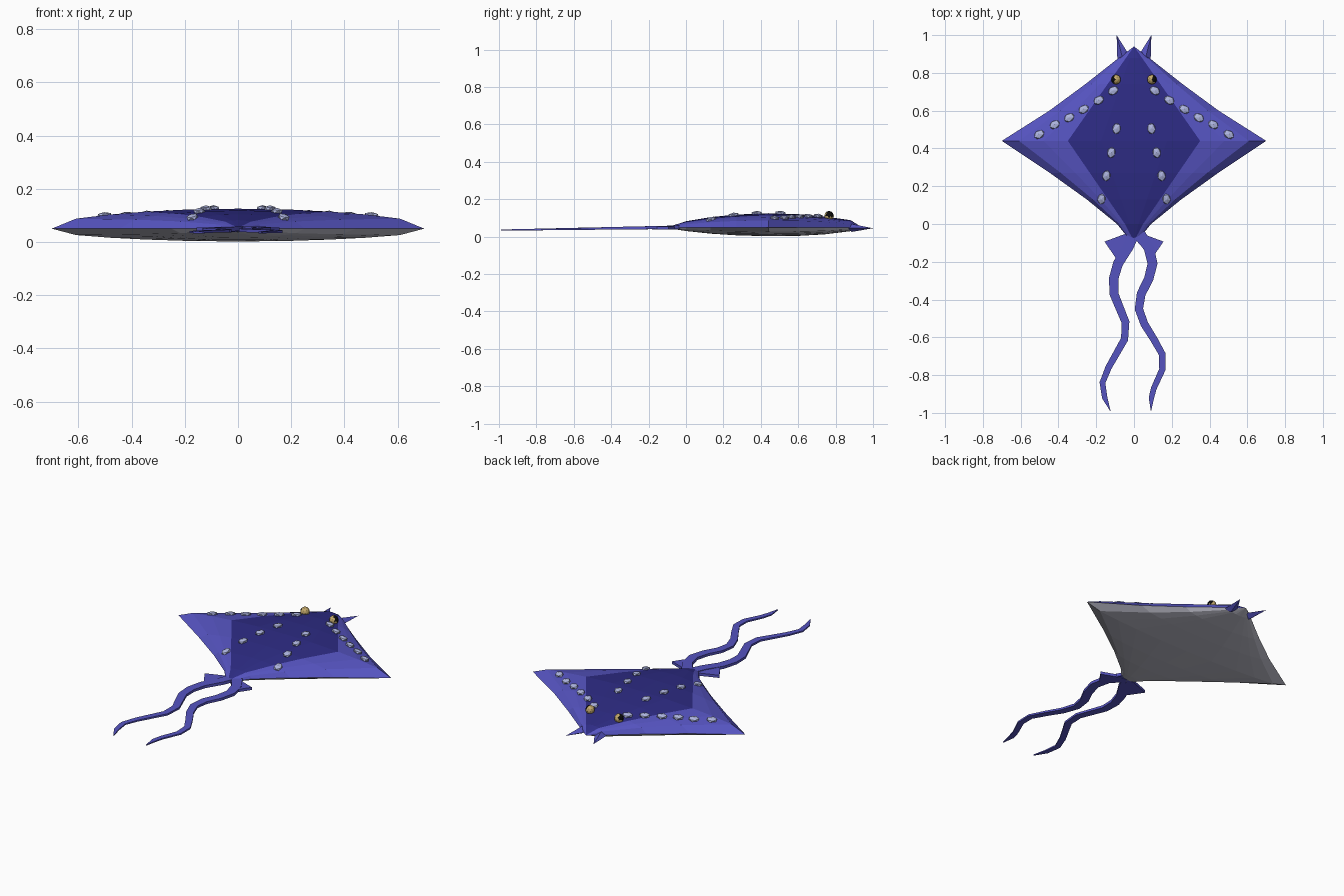
import bpy, bmesh, math
from mathutils import Matrix, Vector

if "Cube" in bpy.data.objects:
    bpy.data.objects.remove(bpy.data.objects["Cube"])


def material(name, rgb):
    m = bpy.data.materials.new(name)
    m.diffuse_color = (*rgb, 1)
    m.use_nodes = True
    m.node_tree.nodes["Principled BSDF"].inputs["Base Color"].default_value = m.diffuse_color
    return m


BLUE = material("wing blue", (0.092, 0.088, 0.53))
NAVY = material("back navy", (0.027, 0.025, 0.235))
GREY = material("belly pale grey", (0.52, 0.52, 0.60))
SPOT = material("spot pale blue", (0.42, 0.46, 0.74))
GOLD = material("eye gold", (0.55, 0.40, 0.15))
BLACK = material("pupil black", (0.004, 0.004, 0.004))


def finish(name, bm, mats):
    bmesh.ops.recalc_face_normals(bm, faces=bm.faces)
    me = bpy.data.meshes.new(name)
    bm.to_mesh(me)
    bm.free()
    for m in mats:
        me.materials.append(m)
    ob = bpy.data.objects.new(name, me)
    bpy.context.collection.objects.link(ob)
    return ob


def interp(table, v):
    for (a, *p), (b, *q) in zip(table, table[1:]):
        if v <= b:
            f = max(0, (v - a) / (b - a))
            return [s + (t - s) * f for s, t in zip(p, q)]
    return list(table[-1][1:])


# Body stations: y, half width, height above rim, depth below rim
STATIONS = [(-0.075, 0.03, 0.008, 0.008), (0.0, 0.09, 0.032, 0.02),
            (0.13, 0.25, 0.054, 0.034), (0.27, 0.445, 0.068, 0.043),
            (0.44, 0.70, 0.075, 0.048), (0.60, 0.448, 0.070, 0.046),
            (0.74, 0.258, 0.058, 0.038), (0.88, 0.08, 0.038, 0.021),
            (0.94, 0.0, 0.0, 0.0)]
# Cross-section: fraction of half width, fraction of height
SECTION = [(0, 1.0), (0.25, 0.97), (0.5, 0.85), (0.7, 0.7), (0.87, 0.5), (1, 0)]
RIM = 0.05


def back_half_width(y):
    return 0.35 * ((0.94 - y) / 0.5 if y > 0.44 else (y + 0.07) / 0.51)


def surface_z(x, y):
    w, h, _ = interp(STATIONS, y)
    return RIM + h * interp(SECTION, min(1, abs(x) / w))[0]


# Body: domed kite with dark back panel and grey belly
bm = bmesh.new()
for side in (1, -1):
    rows = []
    for y, w, h, d in STATIONS:
        mid = min(max(back_half_width(y), 0.3 * w), 0.6 * w) / w if w else 0.5
        ts = [0, mid / 2, mid, (mid + 0.87) / 2, 0.87, 1]
        row = []
        for k in range(-5, 6):
            t = ts[abs(k)]
            amount = interp(SECTION, t)[0]
            x = math.copysign(t * w, k)
            row.append(bm.verts.new((x, y, RIM + side * (h if side > 0 else d) * amount)))
        rows.append(row)
    for a, b in zip(rows, rows[1:]):
        for i in range(10):
            f = bm.faces.new((a[i], a[i + 1], b[i + 1], b[i]))
            f.material_index = 2 if side < 0 else (1 if 3 <= i <= 6 else 0)
bmesh.ops.remove_doubles(bm, verts=bm.verts, dist=1e-4)
bmesh.ops.dissolve_degenerate(bm, edges=bm.edges, dist=1e-5)
bmesh.ops.holes_fill(bm, edges=[e for e in bm.edges if e.is_boundary], sides=0)
finish("body", bm, [BLUE, NAVY, GREY])

# Twin tails: tapered ribbons along winding paths
TAILS = {
    "left_tail": [(0.0, -0.05), (-0.03, -0.12), (-0.085, -0.21), (-0.108, -0.29),
                  (-0.106, -0.37), (-0.045, -0.52), (-0.05, -0.61), (-0.135, -0.76),
                  (-0.167, -0.84), (-0.155, -0.92), (-0.125, -0.99)],
    "right_tail": [(0.03, -0.05), (0.08, -0.13), (0.098, -0.21), (0.078, -0.29),
                   (0.038, -0.37), (0.026, -0.45), (0.055, -0.53), (0.105, -0.61),
                   (0.15, -0.69), (0.15, -0.77), (0.105, -0.87), (0.092, -0.92), (0.09, -0.99)],
}
for name, pts in TAILS.items():
    bm = bmesh.new()
    rings = []
    for i, p in enumerate(pts):
        a, b = pts[max(i - 1, 0)], pts[min(i + 1, len(pts) - 1)]
        dirn = Vector((b[0] - a[0], b[1] - a[1], 0)).normalized()
        f = (pts[0][1] - p[1]) / 0.94
        half = 0.029 - 0.016 * f if i < len(pts) - 1 else 0.001
        n = Vector((-dirn.y, dirn.x, 0)) * half
        t = Vector((0, 0, 0.009 - 0.006 * f))
        c = Vector((*p, 0.05 - 0.015 * f))
        rings.append([bm.verts.new(v) for v in (c + n + t, c - n + t, c - n - t, c + n - t)])
    for a, b in zip(rings, rings[1:]):
        for k in range(4):
            bm.faces.new((a[k], a[(k + 1) % 4], b[(k + 1) % 4], b[k]))
    bm.faces.new(rings[0])
    bm.faces.new(rings[-1])
    finish(name, bm, [BLUE])

for s, label in ((-1, "left"), (1, "right")):
    # Small triangular fin at the tail root
    bm = bmesh.new()
    outline = [(0.0, -0.05), (0.04, -0.05), (0.156, -0.093), (0.095, -0.183), (0.01, -0.085)]
    f = bm.faces.new([bm.verts.new((s * x, y, 0.038)) for x, y in outline])
    ext = bmesh.ops.extrude_face_region(bm, geom=[f])["geom"]
    bmesh.ops.translate(bm, vec=(0, 0, 0.016),
                        verts=[v for v in ext if isinstance(v, bmesh.types.BMVert)])
    finish(label + "_tail_fin", bm, [BLUE])

    # Pointed horn beside the nose
    bm = bmesh.new()
    base = [bm.verts.new((s * x, y, z)) for x, y, z in
            ((0.088, 0.865, 0.046), (0.062, 0.885, 0.068), (0.032, 0.905, 0.046), (0.062, 0.885, 0.025))]
    tip = bm.verts.new((s * 0.092, 1.0, 0.045))
    bm.faces.new(base)
    for k in range(4):
        bm.faces.new((base[k], base[(k + 1) % 4], tip))
    finish(label + "_horn", bm, [BLUE])

    # Eye with outward pupil
    bm = bmesh.new()
    bmesh.ops.create_icosphere(bm, subdivisions=2, radius=0.026)
    look = Vector((s * 0.85, 0.1, 0.5)).normalized()
    for f in bm.faces:
        f.material_index = int(f.normal.dot(look) > 0.66)
    bmesh.ops.translate(bm, vec=(s * 0.095, 0.765, 0.111), verts=bm.verts)
    finish(label + "_eye", bm, [GOLD, BLACK])

    # Raised spots: a row along the wing and a row down the back
    wing = [(0.11, 0.706), (0.187, 0.655), (0.267, 0.607), (0.343, 0.563), (0.42, 0.526), (0.502, 0.474)]
    back = [(0.092, 0.505), (0.12, 0.378), (0.146, 0.255), (0.172, 0.132)]
    bm = bmesh.new()
    for row, angle in ((wing, math.radians(-32)), (back, math.radians(-80))):
        for x, y in row:
            e = 0.01
            normal = Vector((surface_z(x - e, y) - surface_z(x + e, y),
                             surface_z(x, y - e) - surface_z(x, y + e), 2 * e)).normalized()
            tilt = Vector((0, 0, 1)).rotation_difference(normal).to_matrix().to_4x4()
            mat = (Matrix.Translation((x, y, surface_z(x, y) + 0.005)) @ tilt
                   @ Matrix.Rotation(angle, 4, 'Z') @ Matrix.Diagonal((0.032, 0.024, 0.012, 1)))
            bmesh.ops.create_icosphere(bm, subdivisions=1, radius=1, matrix=mat)
    for v in bm.verts:
        v.co.x *= s
    finish(label + "_spots", bm, [SPOT])
